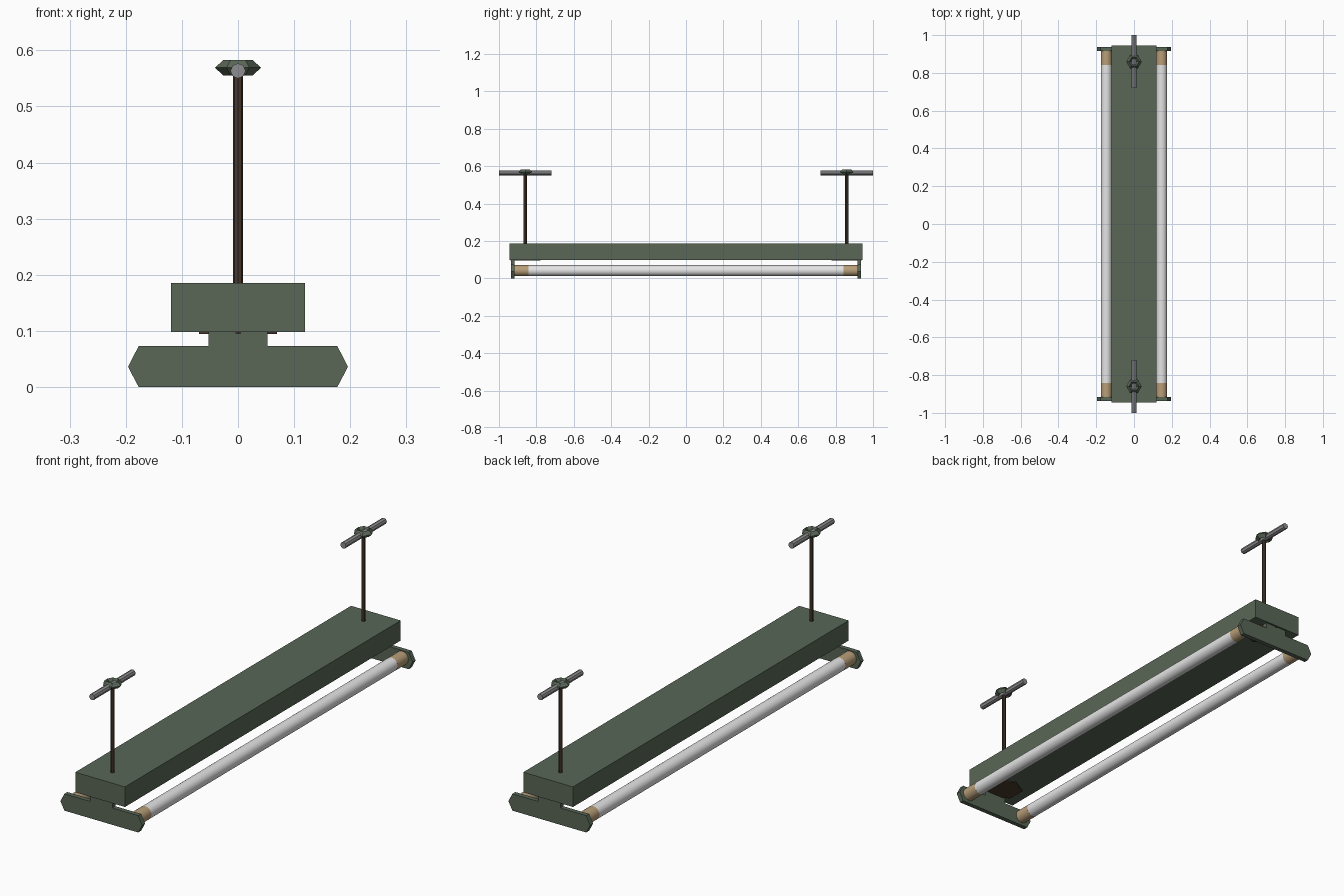
import bpy, bmesh, math
from mathutils import Matrix

if "Cube" in bpy.data.objects:
    bpy.data.objects.remove(bpy.data.objects["Cube"])


def material(name, rgb):
    m = bpy.data.materials.new(name)
    m.diffuse_color = (*rgb, 1)
    m.use_nodes = True
    m.node_tree.nodes["Principled BSDF"].inputs["Base Color"].default_value = m.diffuse_color
    return m


GREEN = material("dull green", (0.10, 0.135, 0.095))
WHITE = material("tube white", (0.78, 0.78, 0.78))
TAN = material("cap tan", (0.48, 0.34, 0.19))
BROWN = material("rod brown", (0.07, 0.042, 0.027))
GREY = material("bar grey", (0.27, 0.27, 0.28))


def finish(name, bm, mat, smooth=False):
    bmesh.ops.recalc_face_normals(bm, faces=bm.faces)
    me = bpy.data.meshes.new(name)
    bm.to_mesh(me)
    bm.free()
    me.materials.append(mat)
    ob = bpy.data.objects.new(name, me)
    bpy.context.collection.objects.link(ob)
    if smooth:
        bpy.context.view_layer.objects.active = ob
        ob.select_set(True)
        bpy.ops.object.shade_smooth_by_angle(angle=math.radians(40))
        ob.select_set(False)
    return ob


def box(name, size, loc, mat):
    bm = bmesh.new()
    bmesh.ops.create_cube(bm, size=1, matrix=Matrix.Translation(loc) @ Matrix.Diagonal((*size, 1)))
    return finish(name, bm, mat)


def cylinder(name, r, length, loc, axis, sides, mat, smooth=False):
    rot = Matrix.Rotation(math.pi / 2, 4, 'X') if axis == 'Y' else Matrix()
    bm = bmesh.new()
    bmesh.ops.create_cone(bm, cap_ends=True, segments=sides, radius1=r, radius2=r,
                          depth=length, matrix=Matrix.Translation(loc) @ rot)
    return finish(name, bm, mat, smooth)


def end_plate(name, y0, y1):
    half = [(0.177, 0), (0.196, 0.036), (0.177, 0.073), (0.053, 0.073), (0.053, 0.099)]
    outline = half + [(-x, z) for x, z in reversed(half)]
    bm = bmesh.new()
    face = bm.faces.new([bm.verts.new((x, y0, z)) for x, z in outline])
    ext = bmesh.ops.extrude_face_region(bm, geom=[face])
    verts = [v for v in ext["geom"] if isinstance(v, bmesh.types.BMVert)]
    bmesh.ops.translate(bm, verts=verts, vec=(0, y1 - y0, 0))
    return finish(name, bm, GREEN)


def ring(name, y):
    # six-sided ring with a diamond cross-section
    bm = bmesh.new()
    loops = []
    for i in range(6):
        a = i * math.pi / 3
        loops.append([bm.verts.new((r * math.cos(a), y + r * math.sin(a), z))
                      for r, z in ((0.041, 0.569), (0.026, 0.583), (0.011, 0.569), (0.026, 0.555))])
    for i in range(6):
        p, q = loops[i], loops[(i + 1) % 6]
        for j in range(4):
            k = (j + 1) % 4
            bm.faces.new((p[j], q[j], q[k], p[k]))
    return finish(name, bm, GREEN)


# housing
box("housing", (0.238, 1.888, 0.087), (0, 0, 0.1415), GREEN)

# tubes with tan end caps
for side, s in (("left", -1), ("right", 1)):
    cylinder(f"{side}_tube", 0.029, 1.69, (s * 0.146, 0, 0.041), 'Y', 24, WHITE, True)
    for end, e in (("front", -1), ("back", 1)):
        cylinder(f"{side}_{end}_cap", 0.0292, 0.075, (s * 0.146, e * 0.8805, 0.041), 'Y', 24, TAN, True)

# end plates and hangers
for end, e in (("front", -1), ("back", 1)):
    end_plate(f"{end}_end_plate", e * 0.916, e * 0.936)
    y = e * 0.859
    cylinder(f"{end}_rod", 0.0085, 0.39, (0, y, 0.37), 'Z', 8, BROWN)
    cylinder(f"{end}_rod_flange", 0.08, 0.004, (0, y, 0.0965), 'Z', 6, BROWN)
    ring(f"{end}_ring", y)
    cylinder(f"{end}_hanger_bar", 0.0135, 0.28, (0, e * 0.86, 0.5635), 'Y', 8, GREY)
